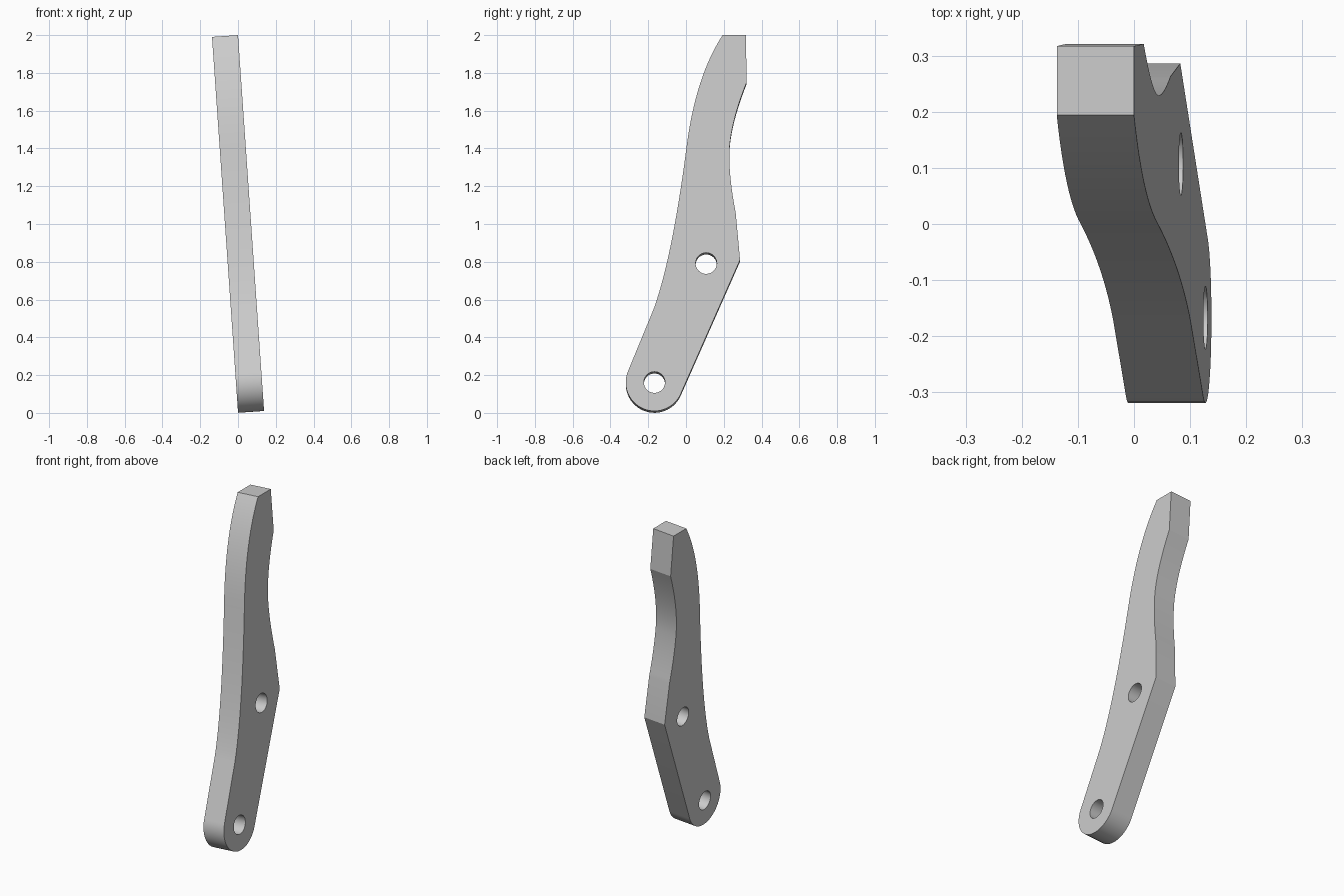
import bpy, bmesh, math
from mathutils import Vector, Matrix

if "Cube" in bpy.data.objects:
    bpy.data.objects.remove(bpy.data.objects["Cube"])

THICK = 0.138
TILT = math.atan(0.138 / 1.99)
PIVOT = Vector((-0.167, 0.162))
END_R = 0.152
HOLE_R = 0.056


def quad(a, c, b, n=14):
    """Quadratic curve from a to b with control c, leaving out b."""
    a, c, b = Vector(a), Vector(c), Vector(b)
    return [a * (1 - t) ** 2 + c * 2 * t * (1 - t) + b * t * t
            for t in (i / n for i in range(n))]


def arc(centre, r, start, end, n):
    return [Vector(centre) + r * Vector((math.cos(a), math.sin(a)))
            for a in (start + (end - start) * i / n for i in range(n + 1))]


def tangent_angle(point, side):
    """Angle on the rounded end where the line to a point touches it."""
    d = Vector(point) - PIVOT
    return math.atan2(d.y, d.x) + side * math.acos(END_R / d.length)


# Side outline as (y, z): front edge, top, back edge, rounded lower end
shoulder = (-0.172, 0.548)
elbow = (0.286, 0.81)
outline = quad(shoulder, (-0.074, 0.816), (0.002, 1.40))
outline += quad((0.002, 1.40), (0.049, 1.779), (0.194, 2.0))
outline += [Vector((0.194, 2.0)), Vector((0.317, 2.0))]
outline += quad((0.321, 1.75), (0.229, 1.52), (0.229, 1.36))
outline += quad((0.229, 1.36), (0.23, 1.23), (0.263, 1.06))
outline += [Vector((0.263, 1.06)), Vector(elbow)]
outline += arc(PIVOT, END_R, tangent_angle(elbow, -1),
               tangent_angle(shoulder, 1) - 2 * math.pi, 28)

holes = [arc(c, HOLE_R, 0, 2 * math.pi, 40)[:-1]
         for c in (PIVOT, Vector((0.107, 0.792)))]

# Flat filled curve with holes, given thickness
curve = bpy.data.curves.new("lever_profile", "CURVE")
curve.dimensions = "2D"
curve.fill_mode = "BOTH"
curve.extrude = THICK / 2
for loop in [outline] + holes:
    spline = curve.splines.new("POLY")
    spline.points.add(len(loop) - 1)
    for p, q in zip(spline.points, loop):
        p.co = (q.x, (q.y - 2) / math.cos(TILT), 0, 1)
    spline.use_cyclic_u = True

lever = bpy.data.objects.new("lever_arm", curve)
bpy.context.collection.objects.link(lever)
bpy.context.view_layer.objects.active = lever
lever.select_set(True)
bpy.ops.object.convert(target="MESH")
lever = bpy.context.object
lever.name = "lever_arm"

# Stand the plate upright and lean it sideways
stand = Matrix(((0, 0, 1, 0), (1, 0, 0, 0), (0, 1, 0, 0), (0, 0, 0, 1)))
place = (Matrix.Translation((0, 0, 2)) @ Matrix.Rotation(-TILT, 4, "Y")
         @ Matrix.Translation((-THICK / 2, 0, 0)) @ stand)
bm = bmesh.new()
bm.from_mesh(lever.data)
bmesh.ops.remove_doubles(bm, verts=bm.verts, dist=1e-5)
bm.transform(place)
bmesh.ops.recalc_face_normals(bm, faces=bm.faces)
bm.to_mesh(lever.data)
bm.free()
bpy.ops.object.shade_smooth_by_angle(angle=math.radians(20))

# Plain grey
grey = bpy.data.materials.new("plain_grey")
grey.use_nodes = True
colour = (0.6, 0.6, 0.6, 1)
grey.diffuse_color = colour
grey.node_tree.nodes["Principled BSDF"].inputs["Base Color"].default_value = colour
lever.data.materials.clear()
lever.data.materials.append(grey)
